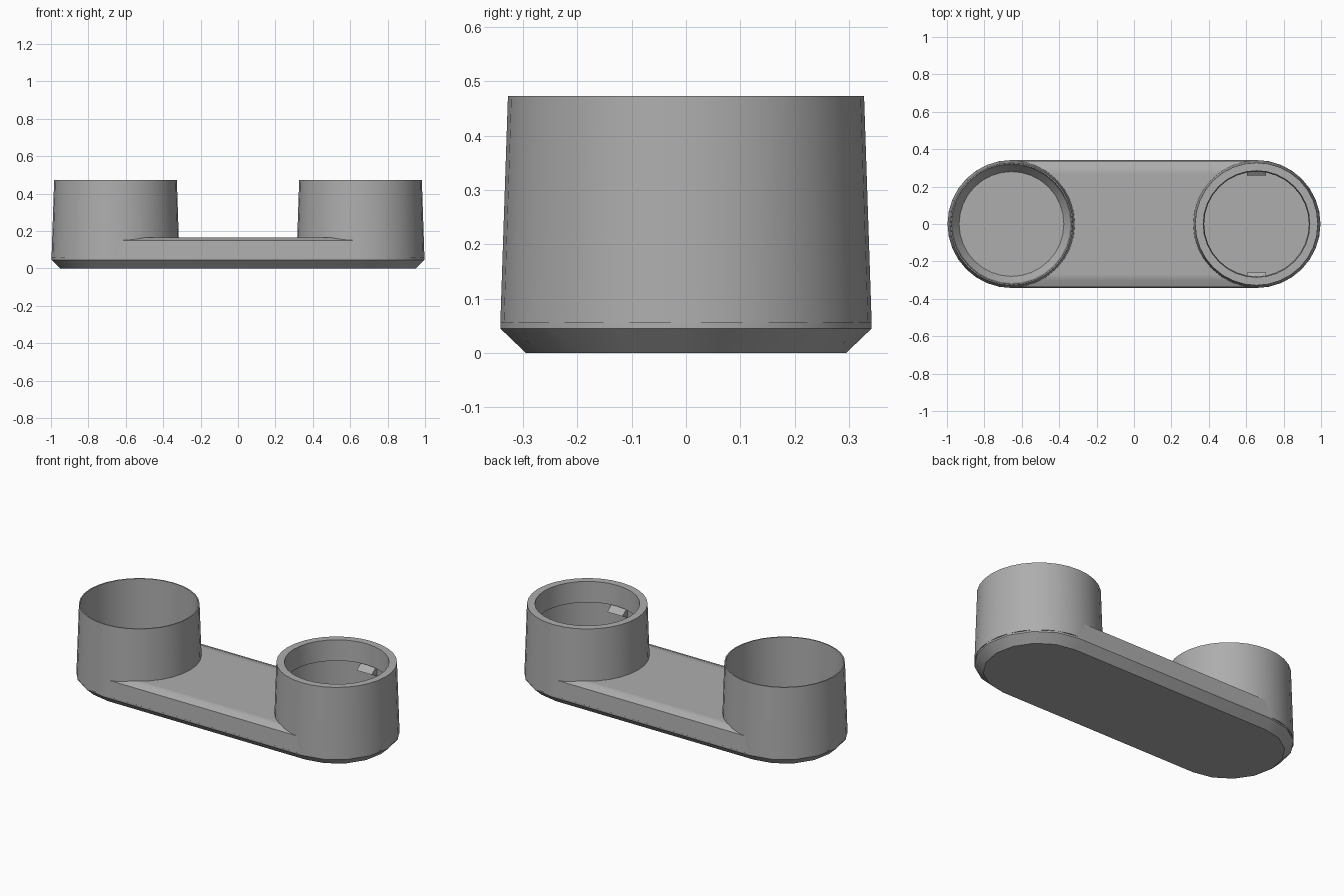
import bpy, bmesh, math
from mathutils import Vector

cube = bpy.data.objects.get("Cube")
if cube:
    bpy.data.objects.remove(cube, do_unlink=True)

grey = bpy.data.materials.new("plain grey")
grey.use_nodes = True
colour = (0.42, 0.42, 0.42, 1)
grey.diffuse_color = colour
grey.node_tree.nodes["Principled BSDF"].inputs["Base Color"].default_value = colour

CUP_X = 0.655
SIDES = 32


def finish(name, bm, smooth=True):
    bmesh.ops.recalc_face_normals(bm, faces=bm.faces)
    mesh = bpy.data.meshes.new(name)
    bm.to_mesh(mesh)
    bm.free()
    mesh.materials.append(grey)
    obj = bpy.data.objects.new(name, mesh)
    bpy.context.collection.objects.link(obj)
    if smooth:
        bpy.ops.object.select_all(action="DESELECT")
        obj.select_set(True)
        bpy.context.view_layer.objects.active = obj
        bpy.ops.object.shade_smooth_by_angle(angle=math.radians(32))
    return obj


def loft(name, rings):
    """Bridge a stack of closed rings and cap both ends."""
    bm = bmesh.new()
    loops = [[bm.verts.new(p) for p in ring] for ring in rings]
    for low, high in zip(loops, loops[1:]):
        for i in range(len(low)):
            j = (i + 1) % len(low)
            bm.faces.new((low[i], low[j], high[j], high[i]))
    bm.faces.new(loops[0])
    bm.faces.new(loops[-1])
    return finish(name, bm)


def circle(x, r, z):
    angles = [2 * math.pi * i / SIDES for i in range(SIDES)]
    return [Vector((x + r * math.cos(a), r * math.sin(a), z)) for a in angles]


def stadium(r, z, n=8):
    ring = []
    for side, start in ((1, -math.pi / 2), (-1, math.pi / 2)):
        for i in range(n + 1):
            a = start + math.pi * i / n
            ring.append(Vector((side * CUP_X + r * math.cos(a), r * math.sin(a), z)))
    return ring


# Rounded base tray with a chamfered foot
loft("base_tray", [stadium(0.295, 0), stadium(0.342, 0.045), stadium(0.342, 0.055)])

# Bridge between the cups, stopping inside the cup walls
bm = bmesh.new()
section = [(0.342, 0.05), (0.336, 0.15), (0.30, 0.165)]
section += [(-y, z) for y, z in reversed(section)]
rows = []
for side in (-1, 1):
    row = []
    for y, z in section:
        r = 0.336 - 0.035 * (z - 0.05)
        reach = math.sqrt(max(r * r - y * y, 0))
        row.append(bm.verts.new((side * (CUP_X - reach), y, z)))
    # curved end following the cup wall across the top
    a0 = math.asin(0.30 / 0.332)
    for i in range(1, 12):
        a = -a0 + 2 * a0 * i / 12
        row.append(bm.verts.new((side * (CUP_X - 0.332 * math.cos(a)),
                                 0.332 * math.sin(a), 0.165)))
    rows.append(row)
left, right = rows
top = [3] + list(range(6, 17)) + [2]
for a, b in [(0, 1), (1, 2), (3, 4), (4, 5)] + list(zip(top, top[1:])):
    bm.faces.new((left[a], left[b], right[b], right[a]))
finish("bridge", bm)

# Open thin-walled cup: outside profile up, over the rim, inside down to the floor
thin = [(0.342, 0.055), (0.328, 0.473), (0.321, 0.473), (0.315, 0.12), (0.28, 0.07)]
loft("thin_cup", [circle(-CUP_X, r, z) for r, z in thin])

# Thick-rimmed cup with an undercut lip
lipped = [(0.342, 0.055), (0.328, 0.473), (0.285, 0.473), (0.28, 0.35),
          (0.315, 0.345), (0.315, 0.12), (0.28, 0.07)]
loft("lipped_cup", [circle(CUP_X, r, z) for r, z in lipped])

# Small retaining clips under the lip
for side, name in ((-1, "front_clip"), (1, "back_clip")):
    bm = bmesh.new()
    points = [(x, side * y, z) for x in (-0.05, 0.05)
              for y, z in ((0.315, 0.35), (0.26, 0.31), (0.315, 0.28))]
    for x, y, z in points:
        bm.verts.new((CUP_X + x, y, z))
    bmesh.ops.convex_hull(bm, input=bm.verts)
    finish(name, bm, smooth=False)
